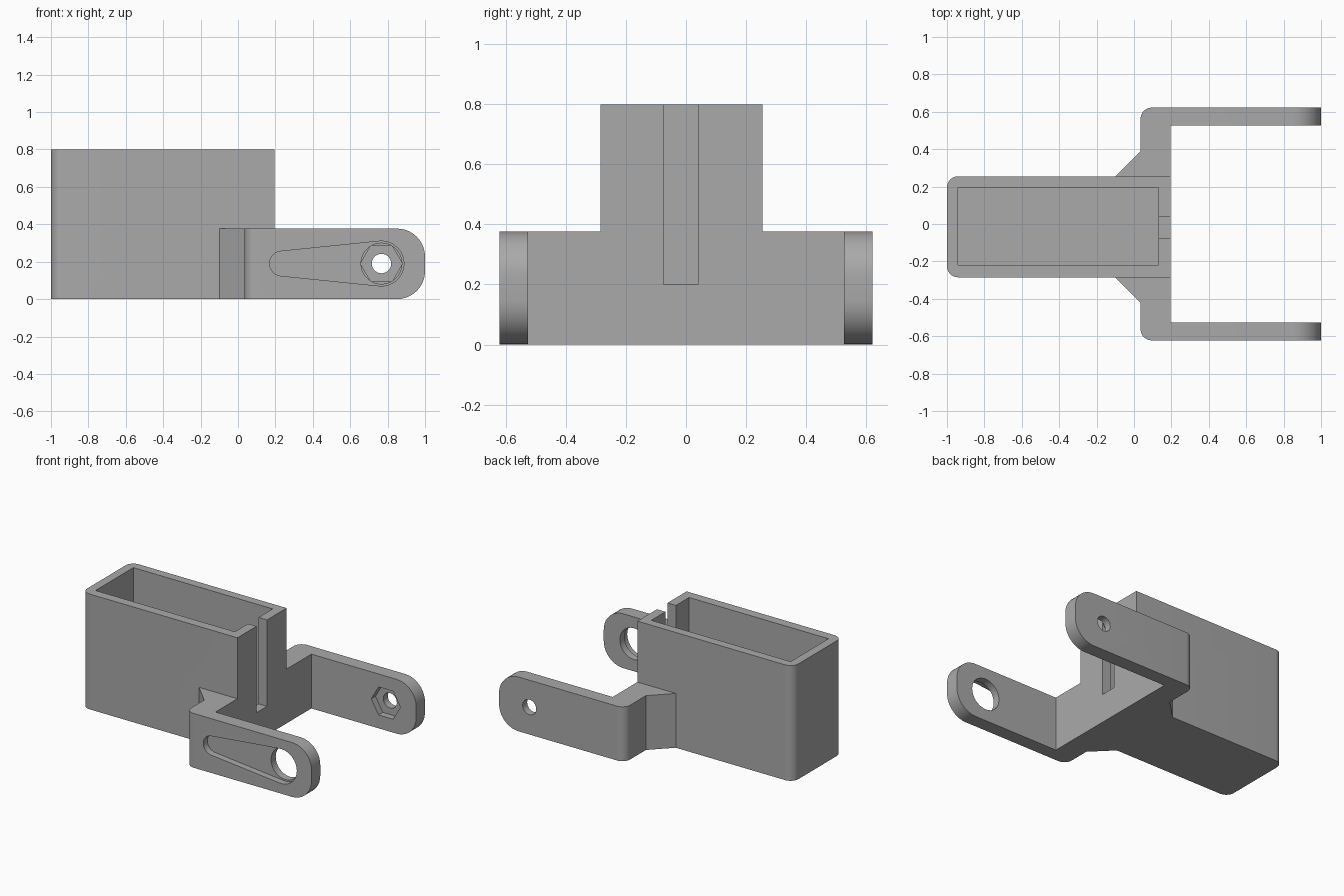
import bpy, bmesh
from math import pi, cos, sin, acos, radians
from mathutils import Vector

cube = bpy.data.objects.get("Cube")
if cube:
    bpy.data.objects.remove(cube, do_unlink=True)

grey = bpy.data.materials.new("plain grey")
grey.use_nodes = True
grey.diffuse_color = (0.4, 0.4, 0.4, 1)
grey.node_tree.nodes["Principled BSDF"].inputs["Base Color"].default_value = (0.4, 0.4, 0.4, 1)


def prism(name, outline, direction, rounding=()):
    """Extrude a closed outline, then round the edges picked by (test, radius) pairs."""
    bm = bmesh.new()
    face = bm.faces.new([bm.verts.new(p) for p in outline])
    moved = bmesh.ops.extrude_face_region(bm, geom=[face])["geom"]
    bmesh.ops.translate(bm, vec=direction, verts=[v for v in moved if isinstance(v, bmesh.types.BMVert)])
    bmesh.ops.recalc_face_normals(bm, faces=bm.faces)
    for test, radius in rounding:
        edges = [e for e in bm.edges if test(*[(a + b) / 2 for a, b in zip(e.verts[0].co, e.verts[1].co)])]
        bmesh.ops.bevel(bm, geom=edges, offset=radius, segments=10, profile=0.5, affect='EDGES')
    mesh = bpy.data.meshes.new(name)
    bm.to_mesh(mesh)
    bm.free()
    mesh.materials.append(grey)
    obj = bpy.data.objects.new(name, mesh)
    bpy.context.collection.objects.link(obj)
    return obj


def block(name, low, high, rounding=()):
    (x0, y0, z0), (x1, y1, z1) = low, high
    return prism(name, [(x0, y0, z0), (x1, y0, z0), (x1, y1, z0), (x0, y1, z0)],
                 Vector((0, 0, z1 - z0)), rounding)


def disc(name, radius, y0, y1, sides=48):
    ring = [(PIVOT_X + radius * cos(2 * pi * i / sides), y0, MID_Z + radius * sin(2 * pi * i / sides))
            for i in range(sides)]
    return prism(name, ring, Vector((0, y1 - y0, 0)))


def combine(target, other, operation):
    mod = target.modifiers.new(other.name, 'BOOLEAN')
    mod.operation, mod.object, mod.solver = operation, other, 'EXACT'
    bpy.context.view_layer.objects.active = target
    bpy.ops.object.modifier_apply(modifier=mod.name)
    bpy.data.objects.remove(other, do_unlink=True)


PIVOT_X, MID_Z, ARM_H = 0.767, 0.19, 0.377
BACK, FRONT = 0.035, 0.195
Y0, Y1 = -0.285, 0.255      # box sides
A0, A1 = -0.622, 0.622      # outer arm faces
T = 0.096                   # arm thickness

# Open box with rounded rear corners
holder = block("bracket_with_box", (-1, Y0, 0), (FRONT, Y1, 0.8),
               [(lambda x, y, z: x < -0.99 and 0.1 < z < 0.7, 0.06)])

# Fork with gussets, rounded shoulders and rounded arm tips
plan = [(-0.1, Y0), (BACK, Y0 - 0.135), (BACK, A0), (1, A0), (1, A0 + T), (FRONT, A0 + T),
        (FRONT, A1 - T), (1, A1 - T), (1, A1), (BACK, A1), (BACK, Y1 + 0.135), (-0.1, Y1)]
fork = prism("fork", [(x, y, 0) for x, y in plan], Vector((0, 0, ARM_H)), [
    (lambda x, y, z: abs(x - BACK) < 0.001 and abs(y) > 0.6 and 0.1 < z < 0.3, 0.06),
    (lambda x, y, z: x > 0.999 and (z < 0.01 or z > 0.37), 0.15)])
combine(holder, fork, 'UNION')

# Box cavity and slot in the end wall
combine(holder, block("cavity", (-0.94, -0.22, 0.06), (0.13, 0.195, 0.9)), 'DIFFERENCE')
combine(holder, block("slot", (0.08, -0.075, 0.2), (0.3, 0.04, 0.9)), 'DIFFERENCE')

# Tapered recess on the outer face of the front arm
small_x, small_r, big_r = 0.235, 0.066, 0.12
tangent = acos((big_r - small_r) / (PIVOT_X - small_x))
n = 24
taper = []
for centre, radius, start, sweep in ((PIVOT_X, big_r, tangent - pi, 2 * pi - 2 * tangent),
                                     (small_x, small_r, pi - tangent, 2 * tangent)):
    for i in range(n + 1):
        a = start + sweep * i / n
        taper.append((centre + radius * cos(a), A0 - 0.1, MID_Z + radius * sin(a)))
combine(holder, prism("taper_recess", taper, Vector((0, 0.145, 0))), 'DIFFERENCE')

# Large hole in the front arm, hexagonal pocket and small hole in the rear arm
combine(holder, disc("large_hole", 0.109, A0 - 0.1, A0 + 0.2), 'DIFFERENCE')
combine(holder, disc("hex_pocket", 0.112, A1 - 0.2, A1 - 0.05, 6), 'DIFFERENCE')
combine(holder, disc("small_hole", 0.052, A1 - 0.2, A1 + 0.1, 32), 'DIFFERENCE')

bpy.ops.object.select_all(action='DESELECT')
holder.select_set(True)
bpy.context.view_layer.objects.active = holder
bpy.ops.object.shade_smooth_by_angle(angle=radians(25))
